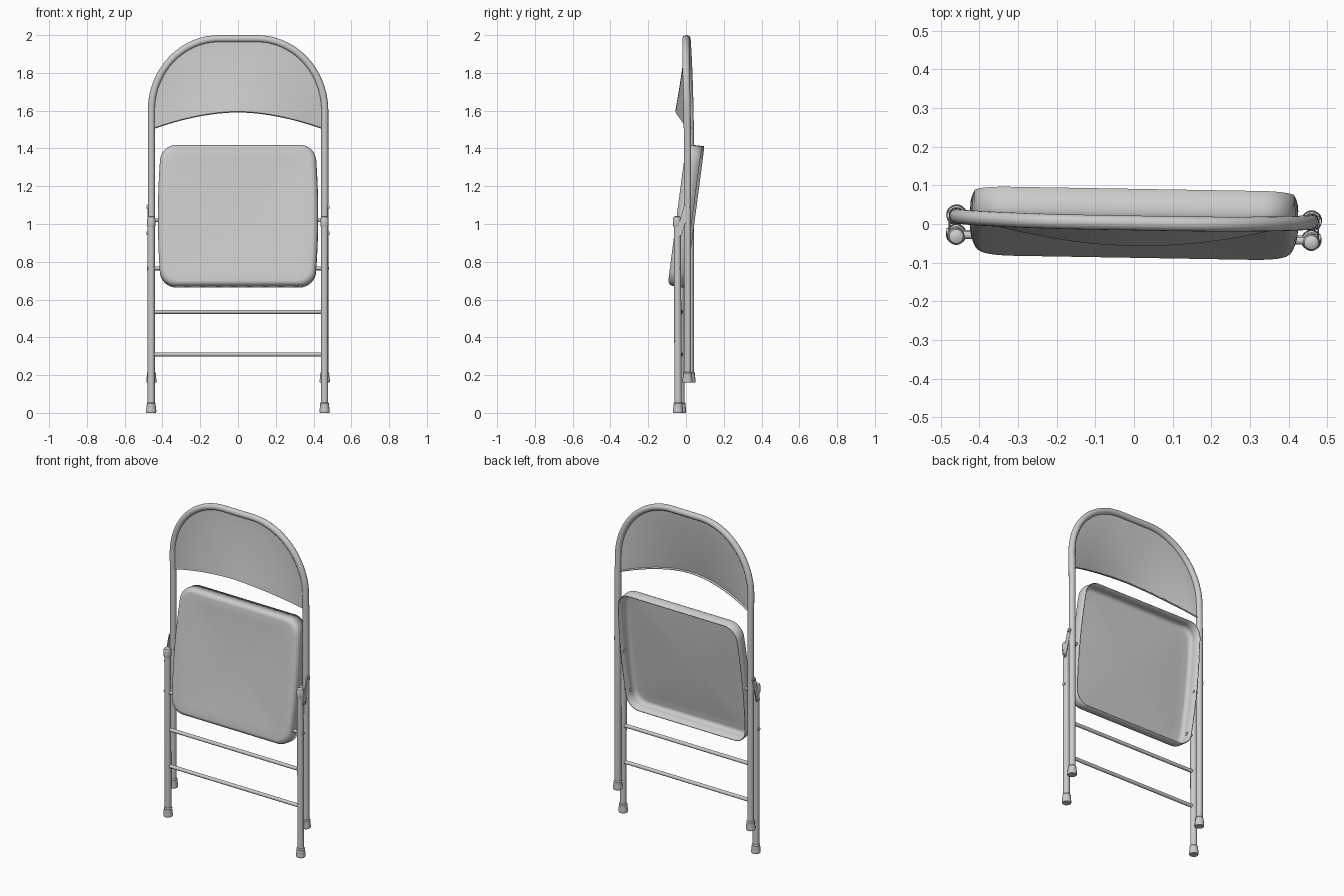
import bpy, bmesh, math
from mathutils import Vector, Matrix

if "Cube" in bpy.data.objects:
    bpy.data.objects.remove(bpy.data.objects["Cube"])

LEG_X, R = 0.459, 0.019


def finish(ob, angle=40):
    bpy.ops.object.select_all(action='DESELECT')
    ob.select_set(True)
    bpy.context.view_layer.objects.active = ob
    bpy.ops.object.shade_smooth_by_angle(angle=math.radians(angle))
    return ob


def from_bmesh(name, bm, angle=40):
    bmesh.ops.recalc_face_normals(bm, faces=bm.faces)
    me = bpy.data.meshes.new(name)
    bm.to_mesh(me)
    bm.free()
    ob = bpy.data.objects.new(name, me)
    bpy.context.collection.objects.link(ob)
    return finish(ob, angle)


def tube(name, pts, r):
    cu = bpy.data.curves.new(name, 'CURVE')
    cu.dimensions = '3D'
    cu.bevel_depth, cu.bevel_resolution, cu.use_fill_caps = r, 6, True
    sp = cu.splines.new('POLY')
    sp.points.add(len(pts) - 1)
    for p, co in zip(sp.points, pts):
        p.co = (*co, 1)
    ob = bpy.data.objects.new(name, cu)
    bpy.context.collection.objects.link(ob)
    bpy.ops.object.select_all(action='DESELECT')
    ob.select_set(True)
    bpy.context.view_layer.objects.active = ob
    bpy.ops.object.convert(target='MESH')
    return finish(bpy.context.object)


def lathe(name, profile, loc, n=24):
    # stacked rings of (radius, height), closed at both ends
    bm = bmesh.new()
    rings = [[bm.verts.new((loc[0] + r * math.cos(2 * math.pi * i / n),
                            loc[1] + r * math.sin(2 * math.pi * i / n), loc[2] + z))
              for i in range(n)] for r, z in profile]
    bridge(bm, rings)
    bm.faces.new(rings[0])
    bm.faces.new(rings[-1])
    return from_bmesh(name, bm)


def bridge(bm, rings):
    n = len(rings[0])
    for a, b in zip(rings, rings[1:]):
        for i in range(n):
            j = (i + 1) % n
            bm.faces.new((a[i], a[j], b[j], b[i]))


def frame_y(z):
    return 0.016 - 0.014 * max(0, (z - 1.4) / 0.6) ** 1.5


def arch_z(x):
    return 1.6 + 0.381 * math.sqrt(max(0, 1 - (max(0, abs(x) - 0.1) / 0.359) ** 2))


# Back frame: one bent tube, rear legs and top arch
half = [(-LEG_X, 0.17), (-LEG_X, 1.4), (-LEG_X, 1.5)]
for i in range(21):
    a = math.pi / 2 * i / 20
    half.append((-0.1 - 0.359 * math.cos(a), 1.6 + 0.381 * math.sin(a)))
path = half + [(-x, z) for x, z in reversed(half)]
tube("back_frame", [(x, frame_y(z), z) for x, z in path], R)

# Backrest: sheet filling the arch, bulging forward along its lower edge
bm = bmesh.new()
NU, NV = 40, 16
grid = []
for i in range(NU + 1):
    x = 0.453 * math.sin(math.pi / 2 * (2 * i / NU - 1))
    k = min(1, abs(x) / 0.453)
    bottom, top = 1.597 - 0.09 * k ** 1.8, arch_z(x)
    col = []
    for j in range(NV + 1):
        t = j / NV
        z = bottom + (top - bottom) * t
        bulge = 0.064 * (1 - k * k) ** 1.2 * (1 - t) ** 1.25
        col.append(bm.verts.new((x, frame_y(z) - 0.004 - bulge, z)))
    lip = col[0].co + Vector((0, 0.012, -0.004))
    grid.append([bm.verts.new(lip)] + col)
for a, b in zip(grid, grid[1:]):
    for j in range(NV + 1):
        bm.faces.new((a[j], b[j], b[j + 1], a[j + 1]))
rest = from_bmesh("backrest", bm, 50)
mod = rest.modifiers.new("thickness", 'SOLIDIFY')
mod.thickness, mod.offset = 0.005, 0


# Seat: rounded pan, hollow at the back, face slightly dished
def outline(hw, hh, r, per=8):
    pts = []
    for q, (sx, sy) in enumerate([(1, 1), (-1, 1), (-1, -1), (1, -1)]):
        for i in range(per + 1):
            a = math.pi / 2 * (q + i / per)
            pts.append((sx * (hw - r) + r * math.cos(a), sy * (hh - r) + r * math.sin(a)))
        nsx, nsy = [(-1, 1), (-1, -1), (1, -1), (1, 1)][q]
        p = pts[-1]
        e = (nsx * (hw - r) + r * math.cos(a), nsy * (hh - r) + r * math.sin(a))
        for i in range(1, 8):
            pts.append((p[0] + (e[0] - p[0]) * i / 8, p[1] + (e[1] - p[1]) * i / 8))
    return pts


bm = bmesh.new()
rings = []
base = outline(0.424, 0.377, 0.08)
levels = [(1, 0.042), (1, -0.012)]
levels += [(1 - 0.07 * (1 - math.cos(a)), -0.012 - 0.03 * math.sin(a))
           for a in [math.pi / 2 * i / 6 for i in range(1, 7)]]
levels += [(s, -0.042 + 0.012 * (1 - (s / 0.93) ** 2)) for s in (0.8, 0.6, 0.4, 0.2, 0.05)]
for s, w in levels:
    ring = []
    for x, v in base:
        taper = 1 - 0.04 * (v / 0.377) ** 2
        ring.append(bm.verts.new((x * s * taper, w, v * s)))
    rings.append(ring)
bridge(bm, rings)
bm.faces.new(rings[-1])
bmesh.ops.transform(bm, verts=bm.verts,
                    matrix=Matrix.Translation((0, 0, 1.043)) @ Matrix.Rotation(-math.radians(7.5), 4, 'X'))
seat = from_bmesh("seat", bm, 50)
mod = seat.modifiers.new("thickness", 'SOLIDIFY')
mod.thickness, mod.offset = 0.005, -1

# Crossbars between the front legs
FY = -0.034
for name, z in (("upper_crossbar", 0.535), ("lower_crossbar", 0.31)):
    tube(name, [(-LEG_X, FY, z), (LEG_X, FY, z)], 0.011)

foot = [(0.025, 0), (0.027, 0.004), (0.027, 0.012), (0.023, 0.046), (0.024, 0.05), (0.0195, 0.056)]
for side, s in (("left", -1), ("right", 1)):
    x = s * LEG_X
    # Front leg with a slightly swollen, rounded top cap
    tube(side + "_front_leg", [(x, FY, 0.03), (x, FY - 0.004, 1.0)], R)
    lathe(side + "_leg_cap", [(0.0195, 0.985), (0.022, 0.992), (0.022, 1.025),
                              (0.018, 1.037), (0.008, 1.042)], (x, FY - 0.006, 0))
    # Rubber feet
    lathe(side + "_front_foot", foot, (x, FY, 0))
    lathe(side + "_rear_foot", foot, (x, frame_y(0), 0.16))
    # Hinge link joining the leg to the back frame
    bm = bmesh.new()
    ends = [Vector((0, 0.012, 1.09)), Vector((0, -0.028, 0.95))]
    for c in ends:
        for i in range(16):
            a = 2 * math.pi * i / 16
            for dx in (0.474, 0.479):
                bm.verts.new((s * dx, c.y + 0.015 * math.cos(a), c.z + 0.015 * math.sin(a)))
    res = bmesh.ops.convex_hull(bm, input=bm.verts)
    from_bmesh(side + "_hinge_link", bm, 30)
    # Rivets through the link
    for label, y, z in (("upper", 0.012, 1.09), ("lower", -0.028, 0.95)):
        tube(f"{side}_{label}_rivet", [(s * 0.45, y, z), (s * 0.484, y, z)], 0.009)
    # Pivot pins carrying the seat
    tube(side + "_upper_seat_pin", [(s * 0.415, 0.012, 1.02), (x, 0.012, 1.02)], 0.01)
    tube(side + "_lower_seat_pin", [(s * 0.405, -0.036, 0.765), (s * 0.481, -0.036, 0.765)], 0.01)

# The whole chair stands turned by about one degree
bpy.context.view_layer.update()
turn = Matrix.Rotation(-0.017, 4, 'Z')
for ob in bpy.context.scene.objects:
    ob.matrix_world = turn @ ob.matrix_world
